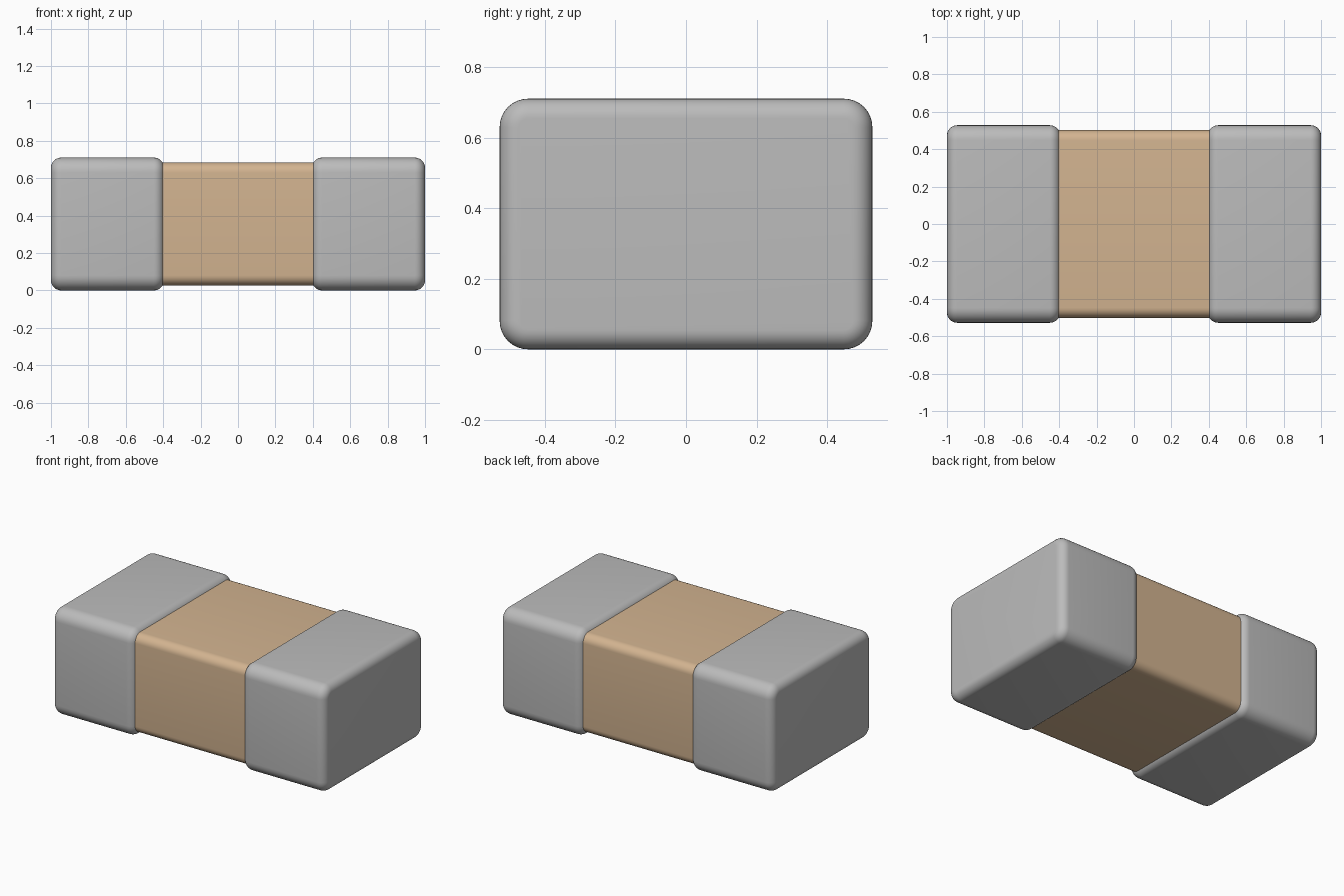
import bpy
import bmesh
from math import radians
from mathutils import Matrix

cube = bpy.data.objects.get("Cube")
if cube:
    bpy.data.objects.remove(cube, do_unlink=True)

HEIGHT, DEPTH = 0.71, 1.056


def make_material(name, rgb):
    mat = bpy.data.materials.new(name)
    mat.use_nodes = True
    mat.diffuse_color = (*rgb, 1)
    mat.node_tree.nodes["Principled BSDF"].inputs["Base Color"].default_value = (*rgb, 1)
    return mat


def bevel(bm, edges, radius):
    bmesh.ops.bevel(bm, geom=edges, offset=radius, offset_type='OFFSET',
                    segments=8, profile=0.5, affect='EDGES', clamp_overlap=False)


def rounded_block(name, x0, x1, inset, side_radius, end_radius, mat):
    """Box along x, its long edges rounded first, then its end rims."""
    bm = bmesh.new()
    size = (x1 - x0, DEPTH - 2 * inset, HEIGHT - 2 * inset)
    centre = ((x0 + x1) / 2, 0, HEIGHT / 2)
    bmesh.ops.create_cube(bm, size=1, matrix=Matrix.Translation(centre) @ Matrix.Diagonal((*size, 1)))

    def along_x(edge):
        return abs(edge.verts[0].co.x - edge.verts[1].co.x) > 0.01

    bevel(bm, [e for e in bm.edges if along_x(e)], side_radius)
    if end_radius:
        bevel(bm, [e for e in bm.edges if not along_x(e)], end_radius)
    bmesh.ops.recalc_face_normals(bm, faces=bm.faces)
    mesh = bpy.data.meshes.new(name)
    bm.to_mesh(mesh)
    bm.free()
    mesh.materials.append(mat)
    obj = bpy.data.objects.new(name, mesh)
    bpy.context.collection.objects.link(obj)
    bpy.ops.object.select_all(action='DESELECT')
    obj.select_set(True)
    bpy.context.view_layer.objects.active = obj
    bpy.ops.object.shade_smooth_by_angle(angle=radians(35))


metal = make_material("grey metal", (0.5, 0.5, 0.5))
ceramic = make_material("tan ceramic", (0.65, 0.455, 0.28))

# Ceramic body running between the end caps
rounded_block("ceramic_body", -0.95, 0.95, 0.026, 0.055, 0, ceramic)

# Metal end caps
rounded_block("left_end_cap", 0.395, 1.0, 0, 0.08, 0.055, metal)
rounded_block("right_end_cap", -1.0, -0.395, 0, 0.08, 0.055, metal)
